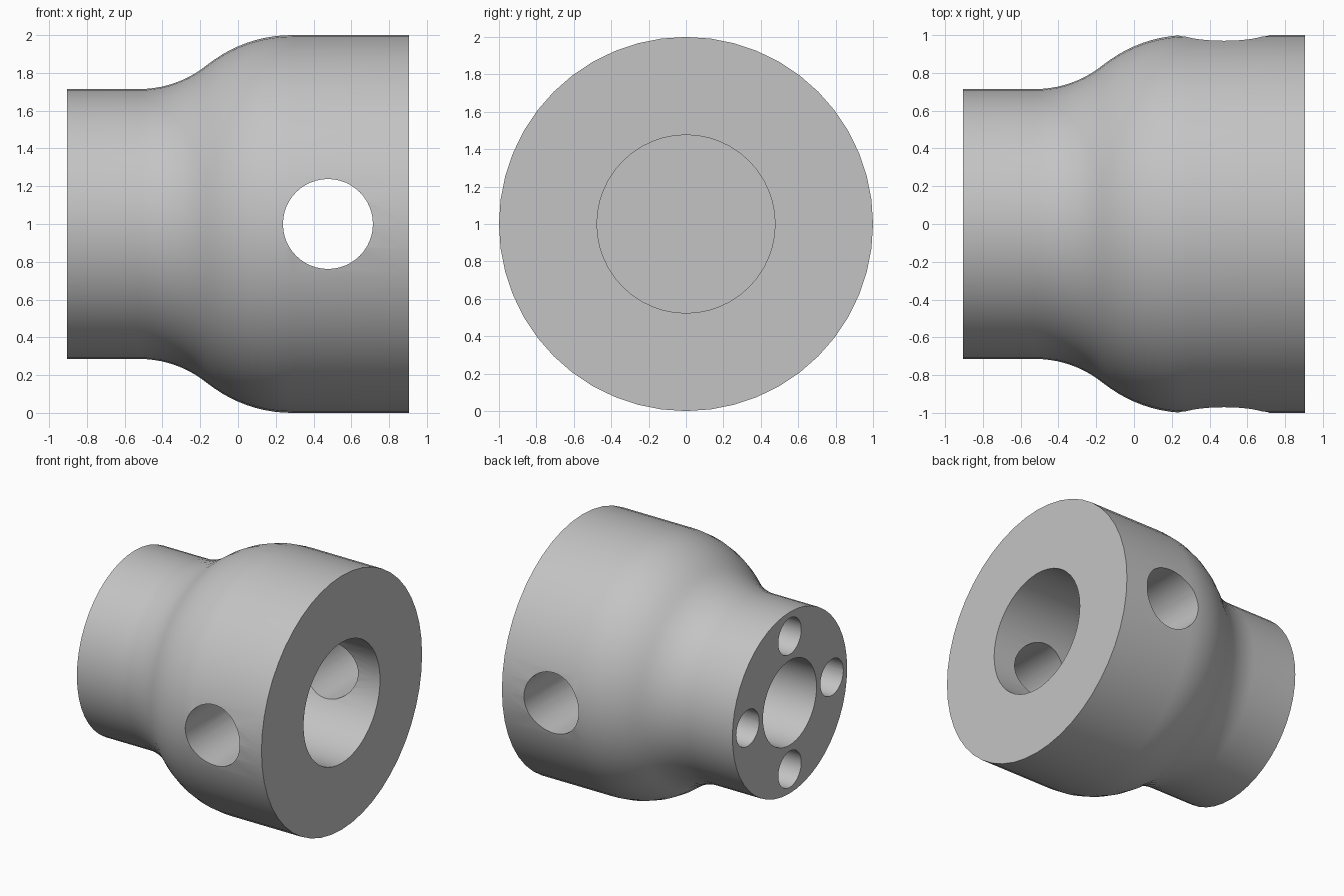
import bpy
import bmesh
from math import sin, cos, tau, asin
from mathutils import Matrix, Vector

if "Cube" in bpy.data.objects:
    bpy.data.objects.remove(bpy.data.objects["Cube"], do_unlink=True)

U = 1 / 21            # one design unit
HALF = 19             # half the length along x
BIG, SMALL = 21, 15   # outer radii
SEGMENTS = 48

steel = bpy.data.materials.new("light grey steel")
steel.use_nodes = True
GREY = (0.55, 0.55, 0.55, 1)
steel.diffuse_color = GREY
steel.node_tree.nodes["Principled BSDF"].inputs["Base Color"].default_value = GREY


def new_object(name, bm):
    bmesh.ops.recalc_face_normals(bm, faces=bm.faces)
    mesh = bpy.data.meshes.new(name)
    bm.to_mesh(mesh)
    bm.free()
    mesh.materials.append(steel)
    obj = bpy.data.objects.new(name, mesh)
    bpy.context.collection.objects.link(obj)
    return obj


def shoulder(steps=10):
    """Concave arc running tangentially into a convex arc."""
    concave, convex = 12, 15
    start, end = -HALF + 8, HALF - 13
    turn = asin((end - start) / (concave + convex))
    angles = [turn * i / steps for i in range(steps + 1)]
    rise = [(start + concave * sin(a), SMALL + concave * (1 - cos(a))) for a in angles]
    crown = [(end - convex * sin(a), BIG - convex * (1 - cos(a))) for a in reversed(angles)]
    return rise + crown[1:]


# Turned body with a blind bore in each end
profile = [(-HALF + 12, 0), (-HALF + 12, 7), (-HALF, 7), (-HALF, SMALL)]
profile += shoulder()
profile += [(HALF, BIG), (HALF, 10), (HALF - 20, 10), (HALF - 20, 0)]

bm = bmesh.new()
verts = [bm.verts.new((x * U, 0, r * U)) for x, r in profile]
edges = [bm.edges.new(pair) for pair in zip(verts, verts[1:])]
bmesh.ops.spin(bm, geom=verts + edges, cent=(0, 0, 0), axis=(1, 0, 0),
               angle=tau, steps=SEGMENTS, use_duplicate=False)
bmesh.ops.remove_doubles(bm, verts=bm.verts, dist=1e-4)
bmesh.ops.translate(bm, verts=bm.verts, vec=(0, 0, 1))
body = new_object("turned_body", bm)


# Drills for the cross hole and the four end holes
def drill(bm, centre, axis, radius, depth):
    turn = Vector((0, 0, 1)).rotation_difference(Vector(axis)).to_matrix().to_4x4()
    bmesh.ops.create_cone(bm, cap_ends=True, segments=SEGMENTS, radius1=radius * U,
                          radius2=radius * U, depth=depth * U,
                          matrix=Matrix.Translation(Vector(centre) * U + Vector((0, 0, 1))) @ turn)


bm = bmesh.new()
drill(bm, (10, 0, 0), (0, 1, 0), 5, 3 * BIG)
for i in range(4):
    a = tau * i / 4
    drill(bm, (-HALF, 11 * cos(a), 11 * sin(a)), (1, 0, 0), 3, 16)
drills = new_object("hole_drills", bm)
drills.hide_render = True

cut = body.modifiers.new("holes", 'BOOLEAN')
cut.operation = 'DIFFERENCE'
cut.solver = 'EXACT'
cut.object = drills

bpy.ops.object.select_all(action='DESELECT')
body.select_set(True)
bpy.context.view_layer.objects.active = body
bpy.ops.object.modifier_apply(modifier=cut.name)
bpy.data.objects.remove(drills, do_unlink=True)
bpy.ops.object.shade_smooth_by_angle()
